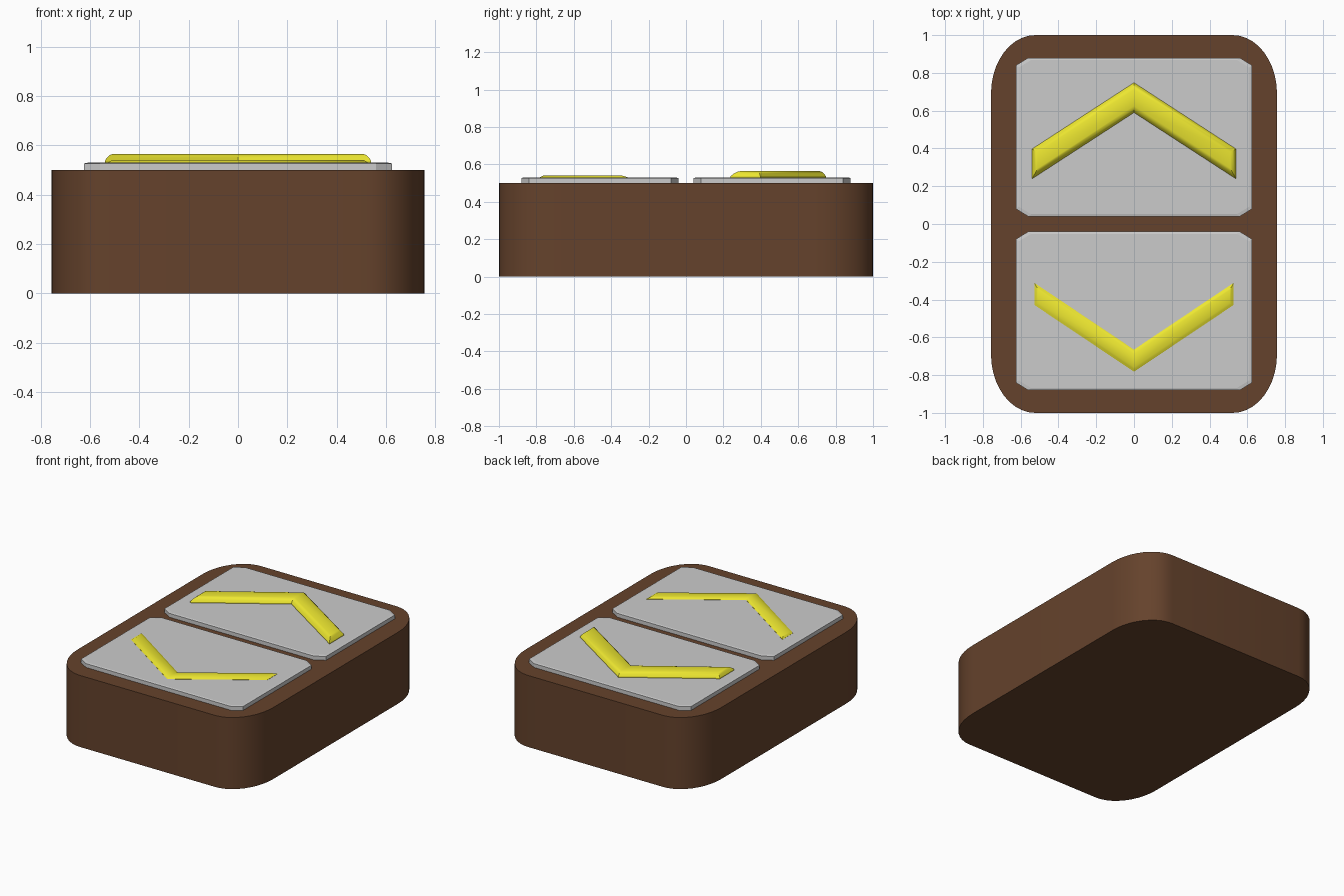
import bpy, bmesh, math

if "Cube" in bpy.data.objects:
    bpy.data.objects.remove(bpy.data.objects["Cube"])

BROWN = (0.13, 0.055, 0.025, 1)
YELLOW = (0.85, 0.8, 0.03, 1)


def material(name, color):
    mat = bpy.data.materials.new(name)
    mat.diffuse_color = color
    mat.use_nodes = True
    mat.node_tree.nodes["Principled BSDF"].inputs["Base Color"].default_value = mat.diffuse_color
    return mat


def loft(name, rings, mat=None, smooth=False):
    """Solid made from stacked outlines: rings = [(outline, z), ...]."""
    bm = bmesh.new()
    loops = [[bm.verts.new((x, y, z)) for x, y in pts] for pts, z in rings]
    for a, b in zip(loops, loops[1:]):
        for i in range(len(a)):
            j = (i + 1) % len(a)
            bm.faces.new((a[i], a[j], b[j], b[i]))
    bm.faces.new(loops[0][::-1])
    bm.faces.new(loops[-1])
    bmesh.ops.recalc_face_normals(bm, faces=bm.faces)
    mesh = bpy.data.meshes.new(name)
    bm.to_mesh(mesh)
    bm.free()
    obj = bpy.data.objects.new(name, mesh)
    bpy.context.collection.objects.link(obj)
    if mat:
        mesh.materials.append(mat)
    if smooth:
        bpy.ops.object.select_all(action='DESELECT')
        obj.select_set(True)
        bpy.context.view_layer.objects.active = obj
        bpy.ops.object.shade_smooth_by_angle(angle=math.radians(30))
    return obj


def rounded_rect(hx, hy, rx, ry, seg, cy=0.0):
    """Rectangle outline with elliptical corners (seg=1 gives chamfers)."""
    pts = []
    for q, (sx, sy) in enumerate([(1, 1), (-1, 1), (-1, -1), (1, -1)]):
        for i in range(seg + 1):
            a = math.pi / 2 * (q + i / seg)
            pts.append((sx * (hx - rx) + rx * math.cos(a),
                        cy + sy * (hy - ry) + ry * math.sin(a)))
    return pts


def chevron(w, inner, outer, slope, d, side):
    """Arrow outline shrunk by d; side = 1 points to +y, -1 to -y."""
    k = d * math.hypot(1, slope)
    w -= d
    lo, hi = inner + k, outer - k
    pts = [(-w, lo - slope * w), (0, lo), (w, lo - slope * w),
           (w, hi - slope * w), (0, hi), (-w, hi - slope * w)]
    return [(x, side * y) for x, y in pts]


brown = material("brown", BROWN)
yellow = material("yellow", YELLOW)

# Base block
base = rounded_rect(0.757, 1.0, 0.235, 0.31, 10)
loft("base_block", [(base, 0), (base, 0.5)], brown, smooth=True)

# Two chamfered button plates
for name, cy in (("up_plate", 0.46), ("down_plate", -0.46)):
    edge = rounded_rect(0.625, 0.42, 0.065, 0.04, 1, cy)
    top = rounded_rect(0.61, 0.408, 0.065, 0.04, 1, cy)
    loft(name, [(edge, 0.49), (edge, 0.527), (top, 0.53)])

# Raised arrows with bevelled rims
up = [(0.0, 0.515), (0.0, 0.537), (0.008, 0.55), (0.018, 0.56), (0.03, 0.565)]
loft("up_arrow", [(chevron(0.54, 0.59, 0.748, 0.65, d, 1), z) for d, z in up],
     yellow, smooth=True)
down = [(0.0, 0.515), (0.0, 0.531), (0.01, 0.537), (0.02, 0.542)]
loft("down_arrow", [(chevron(0.527, 0.665, 0.782, 0.67, d, -1), z) for d, z in down],
     yellow, smooth=True)
